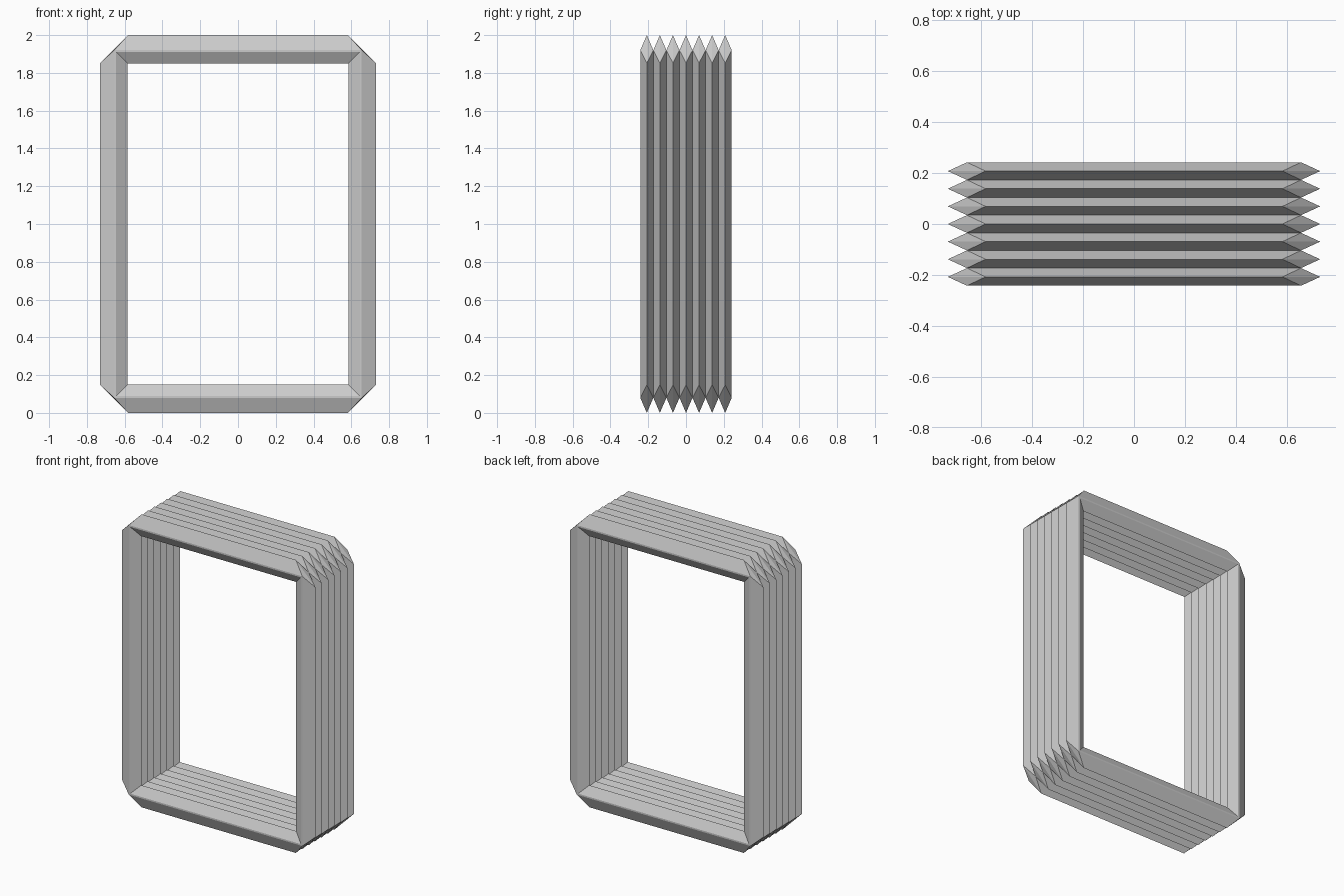
import bpy
import bmesh

cube = bpy.data.objects.get("Cube")
if cube:
    bpy.data.objects.remove(cube, do_unlink=True)

PLEATS = 7
HALF_DEPTH = 0.242
MID_Z = 1.0
STEP = HALF_DEPTH / PLEATS

grey = bpy.data.materials.new("light_grey")
grey.use_nodes = True
colour = (0.6, 0.6, 0.6, 1.0)
grey.diffuse_color = colour
grey.node_tree.nodes["Principled BSDF"].inputs["Base Color"].default_value = colour


def ring(bm, half_x, half_z, cut, y):
    """Rectangular loop of eight vertices, with corners cut by the given size."""
    points = []
    for sx, sz in ((1, 1), (-1, 1), (-1, -1), (1, -1)):
        side = (sx * half_x, sz * (half_z - cut))
        cap = (sx * (half_x - cut), sz * half_z)
        points += [side, cap] if sx == sz else [cap, side]
    return [bm.verts.new((x, y, MID_Z + z)) for x, z in points]


def bridge(bm, a, b):
    for i in range(len(a)):
        j = (i + 1) % len(a)
        bm.faces.new((a[i], a[j], b[j], b[i]))


bm = bmesh.new()

# Pleated skins: valleys are square-cornered, outer ridges are chamfered
outer, inner = [], []
for i in range(2 * PLEATS + 1):
    y = -HALF_DEPTH + i * STEP
    if i % 2:
        outer.append(ring(bm, 0.73, 1.0, 0.148, y))
        inner.append(ring(bm, 0.585, 0.85, 0, y))
    else:
        outer.append(ring(bm, 0.655, 0.92, 0, y))
        inner.append(ring(bm, 0.645, 0.91, 0, y))

for skin in (outer, inner):
    for a, b in zip(skin, skin[1:]):
        bridge(bm, a, b)

# Narrow end rims
bridge(bm, outer[0], inner[0])
bridge(bm, outer[-1], inner[-1])

# Merge the square corners
bmesh.ops.remove_doubles(bm, verts=bm.verts, dist=0.0005)
bmesh.ops.recalc_face_normals(bm, faces=bm.faces)

mesh = bpy.data.meshes.new("bellows")
bm.to_mesh(mesh)
bm.free()
mesh.materials.append(grey)
bellows = bpy.data.objects.new("bellows", mesh)
bpy.context.collection.objects.link(bellows)
